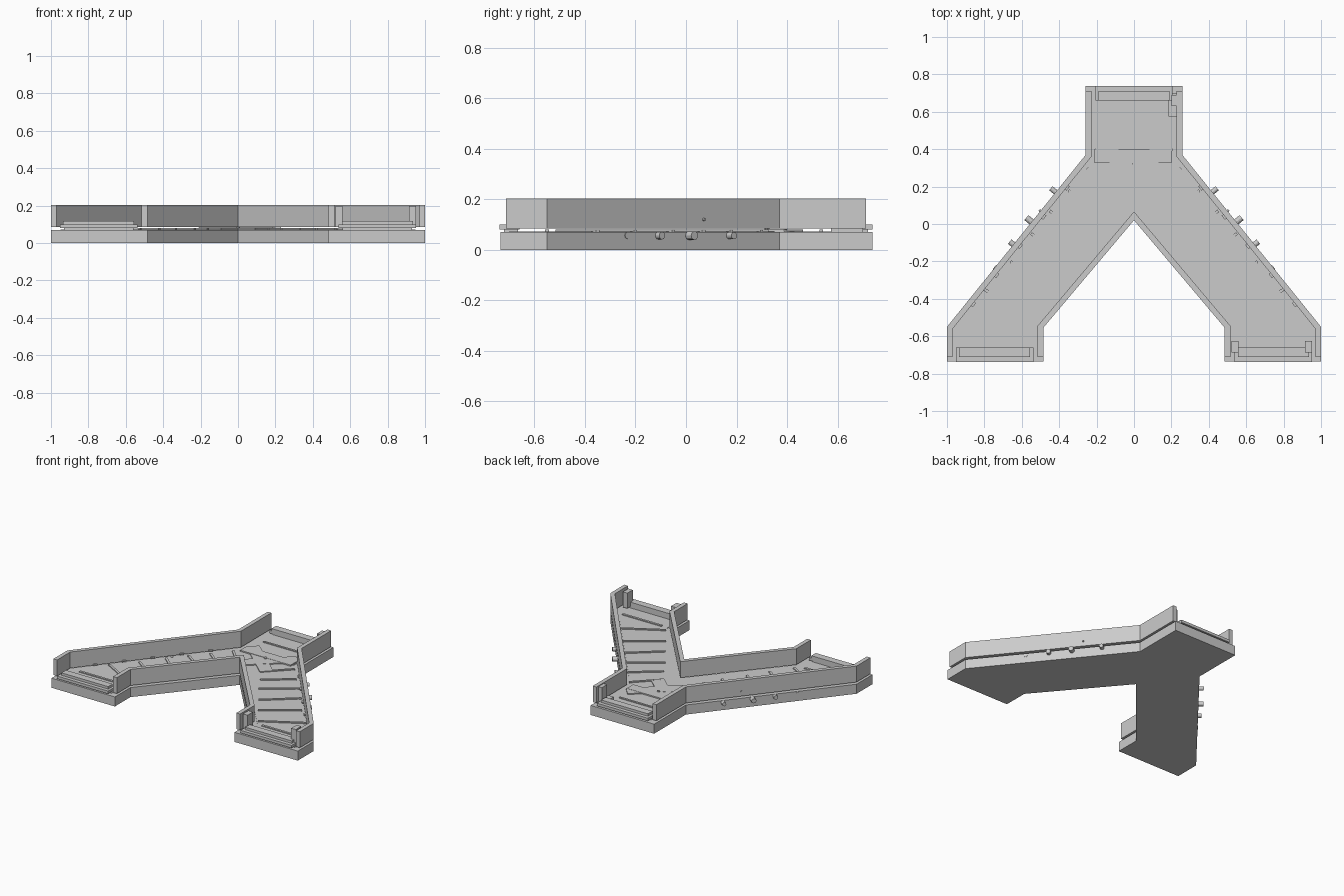
import bpy, bmesh, math
from mathutils import Vector

if "Cube" in bpy.data.objects:
    bpy.data.objects.remove(bpy.data.objects["Cube"])

BASE_TOP, WALL_LOW, WALL_TOP = 0.07, 0.085, 0.203
LEG = Vector((0.627, -0.779))      # direction of the right leg


def make(name, bm):
    bmesh.ops.recalc_face_normals(bm, faces=bm.faces)
    me = bpy.data.meshes.new(name)
    bm.to_mesh(me)
    bm.free()
    ob = bpy.data.objects.new(name, me)
    bpy.context.collection.objects.link(ob)
    return ob


def prism(name, pts, z0, z1):
    """Extrude a plan outline from z0 to z1."""
    bm = bmesh.new()
    f = bm.faces.new([bm.verts.new((x, y, z0)) for x, y in pts])
    top = bmesh.ops.extrude_face_region(bm, geom=[f])
    vs = [v for v in top["geom"] if isinstance(v, bmesh.types.BMVert)]
    bm.faces.new([v for v in bm.verts if v not in vs]) if not f.is_valid else None
    bmesh.ops.translate(bm, verts=vs, vec=(0, 0, z1 - z0))
    return make(name, bm)


def box(name, x0, x1, y0, y1, z0, z1):
    return prism(name, [(x0, y0), (x1, y0), (x1, y1), (x0, y1)], z0, z1)


def bar(name, a, b, width, z0, z1):
    """Straight strip between two plan points."""
    a, b = Vector(a), Vector(b)
    d = (b - a).normalized()
    n = Vector((-d.y, d.x)) * width / 2
    return prism(name, [a - n, b - n, b + n, a + n], z0, z1)


def wall(name, pts, t):
    """Mitred wall, thickened to the right of its path."""
    pts = [Vector(p) for p in pts]
    dirs = [(q - p).normalized() for p, q in zip(pts, pts[1:])]
    norms = [Vector((d.y, -d.x)) for d in dirs]
    inner = []
    for i, p in enumerate(pts):
        a, b = norms[max(i - 1, 0)], norms[min(i, len(norms) - 1)]
        inner.append(p + (a + b) * t / (1 + a.dot(b)))
    return prism(name, pts + inner[::-1], WALL_LOW, WALL_TOP)


def peg(name, x, y, z, r, length, s):
    """Round stud sticking out of the outer side of a leg."""
    bm = bmesh.new()
    bmesh.ops.create_cone(bm, cap_ends=True, segments=12, radius1=r, radius2=r, depth=length)
    ob = make(name, bm)
    n = Vector((0.779 * s, 0.627, 0))
    ob.rotation_euler = n.to_track_quat('Z', 'Y').to_euler()
    ob.location = (x * s, y, z)


def y_outline(half, notch):
    """Symmetric Y outline from its right half and the notch height."""
    return half + [(0, notch)] + [(-x, y) for x, y in half[::-1]]


# Y-shaped base slab and the thin floor sheet on it
prism("base", y_outline([(0.258, 0.738), (0.258, 0.37), (1, -0.55), (1, -0.735),
                         (0.485, -0.735), (0.485, -0.555)], 0.02), 0, BASE_TOP)
prism("floor", y_outline([(0.205, 0.70), (0.205, 0.35), (0.95, -0.57), (0.95, -0.70),
                          (0.535, -0.70), (0.535, -0.54)], 0.09), 0.066, 0.073)

# Walls: two outer sides and one V-shaped inner side
outer = [(0.258, 0.712), (0.258, 0.37), (1, -0.55), (1, -0.712)]
wall("right_wall", outer, 0.03)
wall("left_wall", [(-x, y) for x, y in outer[::-1]], 0.03)
wall("inner_wall", [(0.485, -0.712), (0.485, -0.555), (0, 0.02),
                    (-0.485, -0.555), (-0.485, -0.712)], 0.03)

# Floor ribs, wall tabs, junction straps and pegs on both legs
ribs = [((0.25, 0.30), (0.10, 0.15)), ((0.35, 0.18), (0.16, 0.03)),
        ((0.45, 0.07), (0.23, -0.09)), ((0.55, -0.05), (0.33, -0.235)),
        ((0.66, -0.20), (0.42, -0.37)), ((0.80, -0.35), (0.52, -0.51)),
        ((0.58, -0.55), (0.90, -0.55))]
pegs = [(0.425, 0.175, 0.014, 0.05), (0.552, 0.015, 0.017, 0.06),
        (0.645, -0.11, 0.015, 0.05), (0.735, -0.24, 0.013, 0.03)]
for s, side in ((1, "right"), (-1, "left")):
    for i, (a, b) in enumerate(ribs):
        bar(f"{side}_rib_{i}", (a[0] * s, a[1]), (b[0] * s, b[1]), 0.016, 0.069, 0.080)
    for i in range(5):
        c = Vector((0.258, 0.37)) + LEG * (0.2 + 0.2 * i) - Vector((0.779, 0.627)) * 0.033
        a, b = c - LEG * 0.014, c + LEG * 0.014
        bar(f"{side}_wall_tab_{i}", (a.x * s, a.y), (b.x * s, b.y), 0.014, 0.086, 0.096)
    for i, (x, y, r, l) in enumerate(pegs):
        peg(f"{side}_peg_{i}", x, y, 0.056, r, l, s)
    peg(f"{side}_small_peg", 0.495, 0.066, 0.12, 0.006, 0.03, s)
    bar(f"{side}_junction_strap", (0.18 * s, 0.43), (-0.12 * s, 0.16), 0.09,
        0.069, 0.080 + 0.0005 * s)

box("junction_plate", -0.21, 0.20, 0.325, 0.40, 0.069, 0.082)
box("stem_rib", -0.165, 0.165, 0.528, 0.542, 0.069, 0.080)
bm = bmesh.new()
bmesh.ops.create_cone(bm, cap_ends=True, segments=10, radius1=0.01, radius2=0.01, depth=0.014)
make("junction_bolt", bm).location = (0, 0.32, 0.081)

# Stepped sills at the three openings
for name, cx, d in (("left", -0.745, -1), ("right", 0.745, -1), ("stem", 0, 1)):
    ys = sorted((0.665 * d, 0.72 * d))
    box(f"{name}_sill", cx - 0.185, cx + 0.185, *ys, 0.069, 0.085)
    ys = sorted((0.66 * d, 0.738 * d))
    box(f"{name}_sill_cap", cx - 0.207, cx + 0.207, *ys, 0.08, 0.1)
    ys = sorted((0.66 * d, 0.712 * d))
    box(f"{name}_sill_step", cx - 0.19, cx + 0.19, *ys, 0.095, 0.118)

# Posts at the right opening and brackets on the stem
for x in (0.522, 0.914):
    box("door_post", x, x + 0.037, -0.688, -0.625, 0.085, 0.197)
box("stem_bracket", 0.185, 0.23, 0.575, 0.70, 0.069, 0.09)
box("stem_post", 0.20, 0.23, 0.63, 0.69, 0.09, 0.197)
